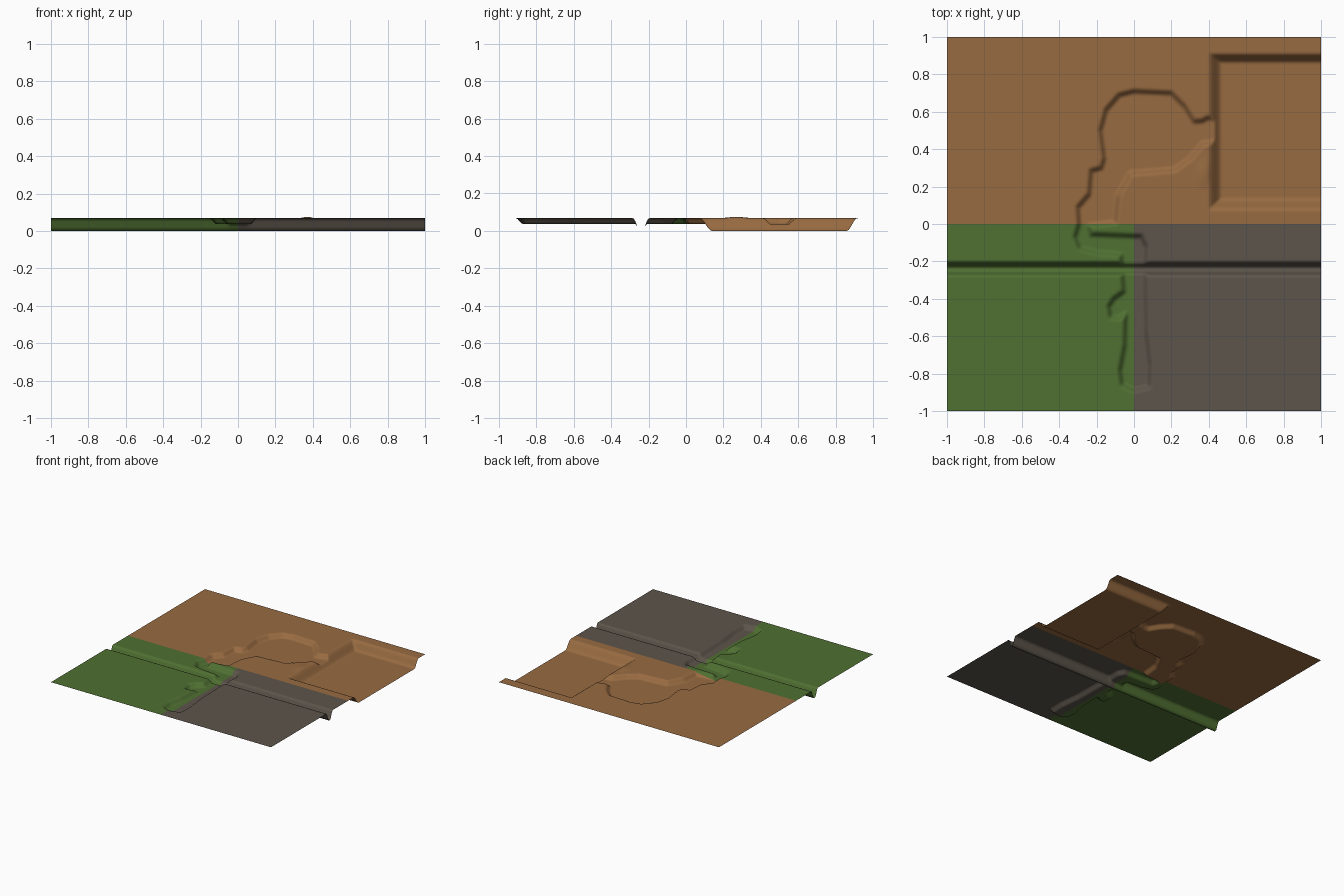
import bpy, bmesh, math

if "Cube" in bpy.data.objects:
    bpy.data.objects.remove(bpy.data.objects["Cube"])

TOP = 0.068      # level of the plain
CELL = 0.01      # grid spacing

# River bank outline: north/west bank from the basin mouth, round the south end, back up
RIVER = [(0.46, 0.55), (0.40, 0.57), (0.36, 0.55), (0.32, 0.55), (0.27, 0.63), (0.20, 0.70),
         (0.10, 0.705), (0.0, 0.71), (-0.08, 0.69), (-0.15, 0.61), (-0.18, 0.50),
         (-0.16, 0.35), (-0.175, 0.30), (-0.23, 0.285), (-0.24, 0.16), (-0.30, 0.09),
         (-0.295, 0.0), (-0.315, -0.07), (-0.29, -0.13), (-0.20, -0.155), (-0.07, -0.165),
         (-0.055, -0.36), (-0.11, -0.40), (-0.135, -0.44), (-0.125, -0.50), (-0.08, -0.505),
         (-0.045, -0.48), (-0.05, -0.65), (-0.075, -0.78), (-0.065, -0.86), (0.0, -0.89),
         (0.08, -0.87), (0.085, -0.75), (0.065, -0.58), (0.06, -0.30), (0.065, -0.12),
         (0.04, -0.065), (-0.23, -0.055), (-0.24, -0.01), (-0.10, 0.005), (-0.085, 0.15),
         (-0.02, 0.27), (0.10, 0.28), (0.22, 0.29), (0.30, 0.35), (0.37, 0.43), (0.46, 0.44)]


def smooth(t):
    t = max(0.0, min(1.0, t))
    return t * t * (3 - 2 * t)


def river_distance(x, y):
    """Signed distance to the bank, positive in the river."""
    best, inside = 9.0, False
    ax, ay = RIVER[-1]
    for bx, by in RIVER:
        dx, dy = bx - ax, by - ay
        t = max(0.0, min(1.0, ((x - ax) * dx + (y - ay) * dy) / (dx * dx + dy * dy)))
        best = min(best, math.hypot(x - ax - t * dx, y - ay - t * dy))
        if (ay > y) != (by > y) and x < ax + (y - ay) * dx / dy:
            inside = not inside
        ax, ay = bx, by
    return best if inside else -best


def height(x, y):
    z = TOP
    # shallow winding river
    if -0.36 < x < 0.5 and -0.94 < y < 0.76:
        half = 0.018
        z -= 0.032 * smooth((river_distance(x, y) + half) / (2 * half))
    # straight V-shaped ditch across the front half
    z = min(z, TOP * (1 - (1 - smooth((abs(y + 0.24) - 0.006) / 0.036))))
    # deep basin on the right
    side = min((y - 0.07) / 0.07, (0.915 - y) / 0.055, (x - 0.395) / 0.075)
    z = min(z, TOP * (1 - smooth(side)))
    # low levee beside the basin mouth
    r = math.hypot((x - 0.37) / 0.05, (y - 0.27) / 0.10)
    if r < 1:
        z += 0.007 * (1 - smooth(r))
    return z


def material(name, color):
    m = bpy.data.materials.new(name)
    m.diffuse_color = (*color, 1)
    m.use_nodes = True
    m.node_tree.nodes["Principled BSDF"].inputs["Base Color"].default_value = m.diffuse_color
    return m


def ground(name, x0, x1, y0, y1, mat):
    """One rectangular terrain sheet."""
    nx, ny = round((x1 - x0) / CELL), round((y1 - y0) / CELL)
    bm = bmesh.new()
    rows = []
    for j in range(ny + 1):
        y = y0 + j * CELL
        rows.append([bm.verts.new((x0 + i * CELL, y, height(x0 + i * CELL, y)))
                     for i in range(nx + 1)])
    for a, b in zip(rows, rows[1:]):
        for i in range(nx):
            f = bm.faces.new((a[i], a[i + 1], b[i + 1], b[i]))
            f.smooth = True
    me = bpy.data.meshes.new(name)
    bm.to_mesh(me)
    bm.free()
    me.materials.append(mat)
    ob = bpy.data.objects.new(name, me)
    bpy.context.collection.objects.link(ob)


brown = material("brown earth", (0.314, 0.147, 0.053))
green = material("green grass", (0.080, 0.162, 0.032))
grey = material("grey rock", (0.107, 0.089, 0.069))

ground("earth_ground_left", -1, 0, 0, 1, brown)
ground("earth_ground_right", 0, 1, 0, 1, brown)
ground("grass_ground", -1, 0, -1, 0, green)
ground("rock_ground", 0, 1, -1, 0, grey)
